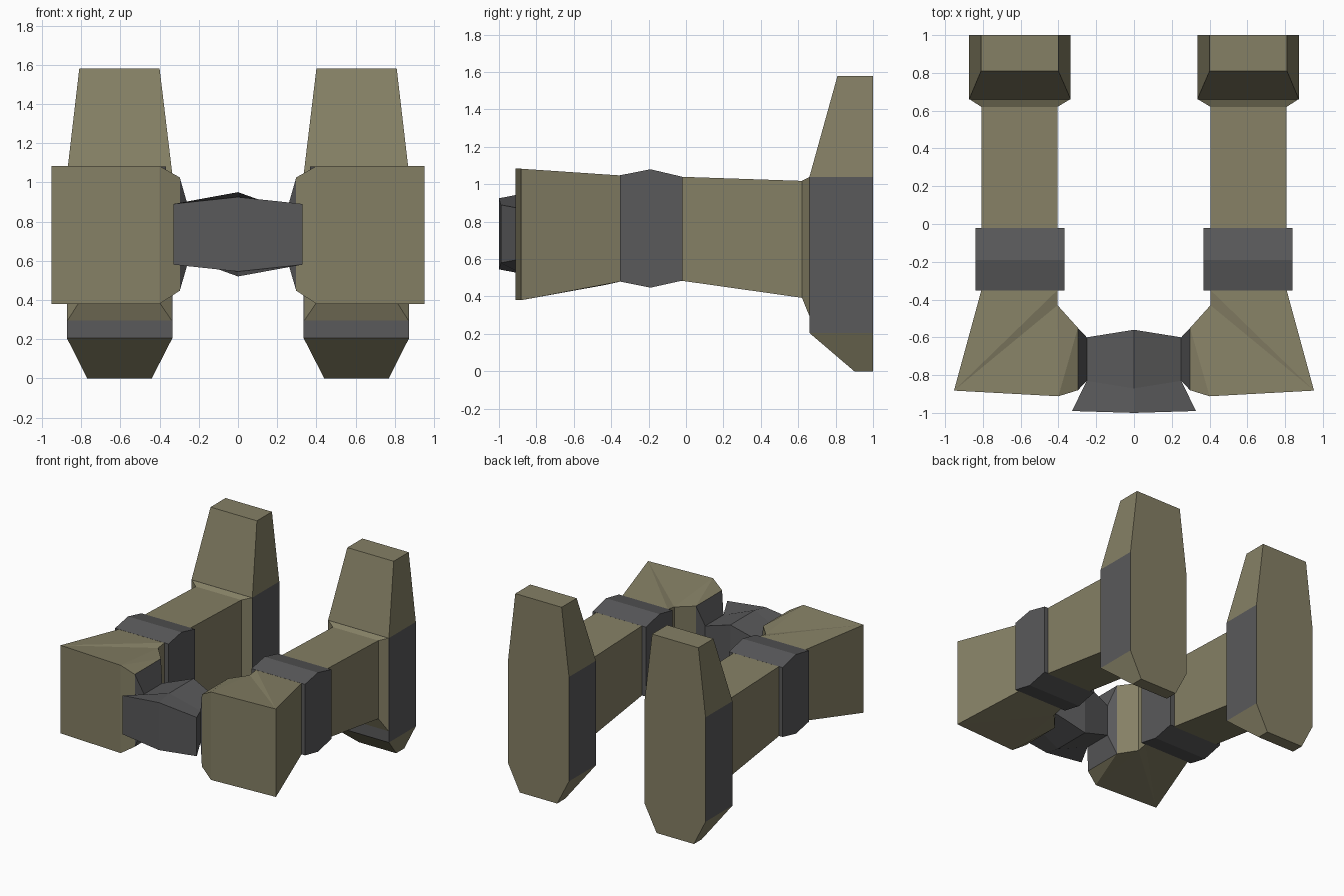
import bpy, bmesh

if "Cube" in bpy.data.objects:
    bpy.data.objects.remove(bpy.data.objects["Cube"])


def material(name, rgb):
    m = bpy.data.materials.new(name)
    m.diffuse_color = (*rgb, 1)
    m.use_nodes = True
    m.node_tree.nodes["Principled BSDF"].inputs["Base Color"].default_value = m.diffuse_color
    return m


OLIVE = material("olive", (0.235, 0.215, 0.13))
GRAY = material("dark gray", (0.1, 0.1, 0.103))


def make(name, verts, faces, mats, mirror=True, rule=None):
    """Mesh object; rule(face) picks the material index."""
    me = bpy.data.meshes.new(name)
    bm = bmesh.new()
    vs = [bm.verts.new(v) for v in verts]
    for f in faces:
        bm.faces.new([vs[i] for i in f])
    bmesh.ops.recalc_face_normals(bm, faces=bm.faces)
    bm.normal_update()
    if rule:
        for f in bm.faces:
            f.material_index = rule(f)
    bm.to_mesh(me)
    bm.free()
    for m in mats:
        me.materials.append(m)
    ob = bpy.data.objects.new(name, me)
    bpy.context.collection.objects.link(ob)
    if mirror:
        mod = ob.modifiers.new("mirror", 'MIRROR')
        mod.use_mirror_merge = False
    return ob


def loft(name, rings, mats, **kw):
    """Skin equal-length rings and cap both ends."""
    n = len(rings[0])
    verts = [p for r in rings for p in r]
    faces = [list(range(n)), [len(verts) - n + i for i in range(n)]]
    for k in range(len(rings) - 1):
        for i in range(n):
            j = (i + 1) % n
            faces.append([k*n + i, k*n + j, k*n + n + j, k*n + n + i])
    return make(name, verts, faces, mats, **kw)


def rect_x(x, y0, y1, z0, z1):
    return [(x, y0, z0), (x, y0, z1), (x, y1, z1), (x, y1, z0)]


def rect_y(y, x0, x1, z0, z1):
    return [(x0, y, z0), (x0, y, z1), (x1, y, z1), (x1, y, z0)]


def rect_z(z, x0, x1, y0, y1):
    return [(x0, y0, z), (x1, y0, z), (x1, y1, z), (x0, y1, z)]


# upright rear fins: gray band around the middle, olive back and tips
loft("rear_fin",
     [rect_z(0, .44, .77, .90, 1), rect_z(.205, .335, .873, .66, 1),
      rect_z(1.04, .335, .873, .66, 1), rect_z(1.58, .40, .81, .81, 1)],
     [OLIVE, GRAY],
     rule=lambda f: int(.21 < f.calc_center_median().z < 1.04 and f.normal.y < .9))

# long arms with a flared rear end
loft("arm",
     [rect_y(-.03, .405, .808, .485, 1.04), rect_y(.62, .405, .808, .393, 1.018),
      rect_y(.662, .335, .873, .29, 1.04)], [OLIVE])

# ridged collars
profile = [(-.353, .48), (-.353, 1.048), (-.19, 1.08), (-.02, 1.04),
           (-.02, .485), (-.19, .447)]
loft("collar", [[(x, y, z) for y, z in profile] for x in (.367, .84)], [GRAY])

# flared front pods: (x, y, bottom z, top z) around the outline
outline = [(.40, -.912, .38, 1.083), (.297, -.88, .447, 1.025), (.297, -.55, .447, 1.025),
           (.405, -.43, .462, 1.035), (.405, -.35, .48, 1.047),
           (.808, -.35, .48, 1.047), (.953, -.882, .38, 1.083)]
n = len(outline)
verts = [(x, y, b) for x, y, b, t in outline] + [(x, y, t) for x, y, b, t in outline]
cap = [(0, 1, 2), (0, 2, 3), (0, 3, 6), (3, 4, 6), (4, 5, 6)]
faces = cap + [[i + n for i in f] for f in cap]
faces += [[i, (i + 1) % n, (i + 1) % n + n, i + n] for i in range(n)]
make("front_pod", verts, faces, [OLIVE])

# tapered joints between the pods and the centre
loft("joint", [rect_x(.297, -.88, -.55, .447, 1.025),
               rect_x(.25, -.83, -.60, .61, .86)], [GRAY])

# centre hub
loft("centre_hub", [rect_x(-.25, -.83, -.60, .61, .86),
                    rect_x(0, -.87, -.56, .52, .95),
                    rect_x(.25, -.83, -.60, .61, .86)], [GRAY], mirror=False)


# flared nose in front of the hub
def nose_side(s):
    return [(s*.328, -.99, .58), (s*.328, -.99, .89), (s*.25, -.83, .86), (s*.25, -.83, .61)]


loft("nose", [nose_side(-1),
              [(0, -1, .545), (0, -1, .925), (0, -.87, .95), (0, -.87, .52)],
              nose_side(1)], [GRAY], mirror=False)
